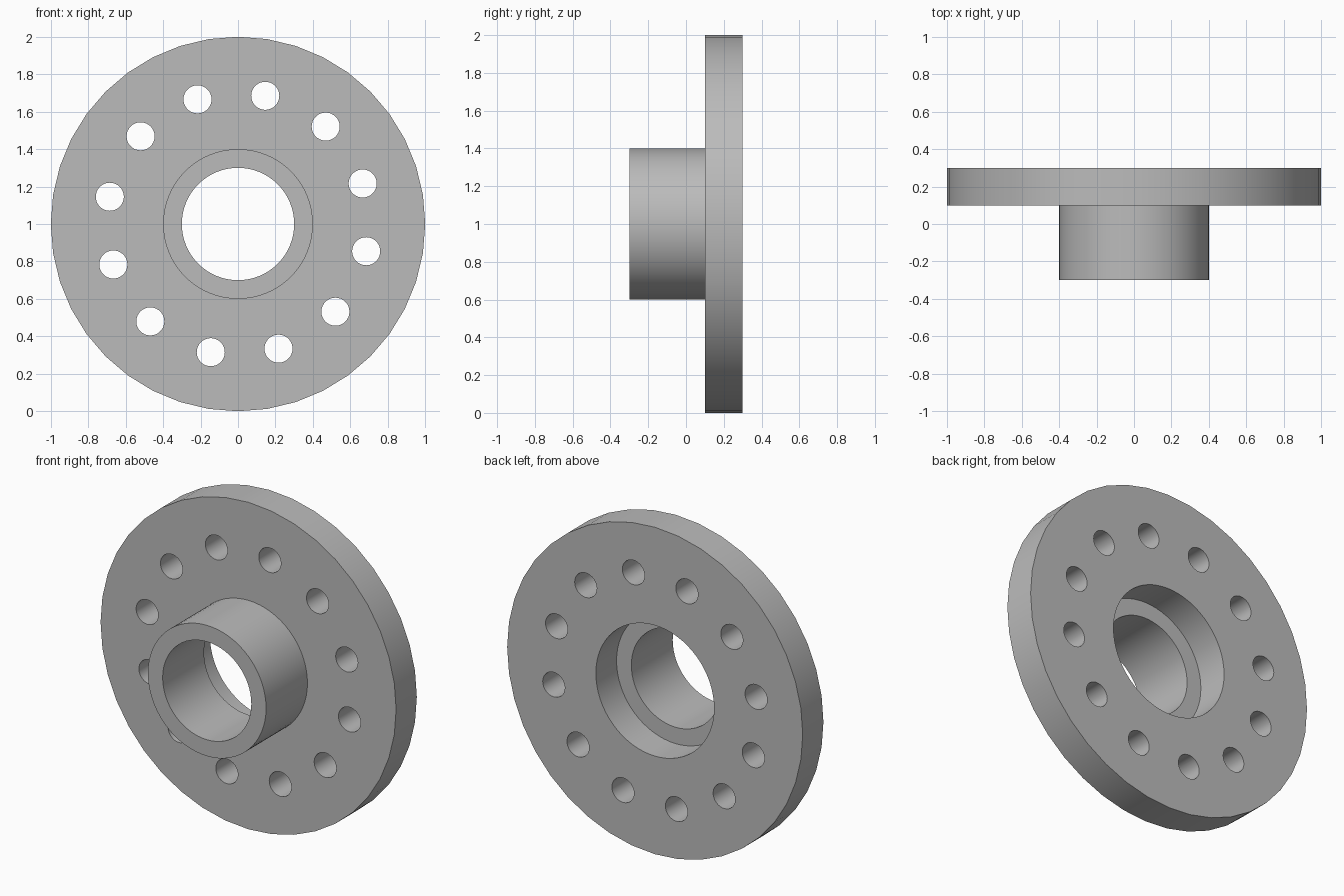
import bpy
import math

cube = bpy.data.objects.get("Cube")
if cube:
    bpy.data.objects.remove(cube, do_unlink=True)

steel = bpy.data.materials.new("grey steel")
steel.use_nodes = True
GREY = (0.5, 0.5, 0.5, 1)
steel.diffuse_color = GREY
steel.node_tree.nodes["Principled BSDF"].inputs["Base Color"].default_value = GREY


def cylinder(name, radius, y_front, y_back, sides, x=0, z=1):
    """Cylinder along y, with a vertex on the +x axis."""
    bpy.ops.mesh.primitive_cylinder_add(vertices=sides, radius=radius, depth=y_back - y_front)
    obj = bpy.context.object
    obj.name = name
    obj.rotation_euler = (math.pi / 2, 0, 0)
    obj.location = (x, (y_front + y_back) / 2, z)
    bpy.ops.object.transform_apply(location=True, rotation=True, scale=True)
    obj.data.materials.append(steel)
    return obj


def cut(target, cutter):
    mod = target.modifiers.new("cut", 'BOOLEAN')
    mod.operation = 'DIFFERENCE'
    mod.solver = 'EXACT'
    mod.object = cutter
    bpy.context.view_layer.objects.active = target
    bpy.ops.object.modifier_apply(modifier=mod.name)
    bpy.data.objects.remove(cutter, do_unlink=True)


def smooth(obj):
    bpy.ops.object.select_all(action='DESELECT')
    obj.select_set(True)
    bpy.context.view_layer.objects.active = obj
    bpy.ops.object.shade_smooth_by_angle(angle=math.radians(30))


# Flange plate with a central opening and a ring of bolt holes
flange = cylinder("flange_plate", 1.0, 0.1, 0.3, 40)
cut(flange, cylinder("opening_cutter", 0.4, 0.0, 0.4, 64))
for i in range(12):
    a = math.radians(18 + 30 * i)
    cut(flange, cylinder("bolt_cutter", 0.075, 0.0, 0.4, 32,
                         0.7 * math.cos(a), 1 + 0.7 * math.sin(a)))
smooth(flange)

# Hub tube, whose rear rim forms the step inside the opening
hub = cylinder("hub_tube", 0.4, -0.3, 0.1, 64)
cut(hub, cylinder("bore_cutter", 0.3, -0.4, 0.2, 64))
smooth(hub)
